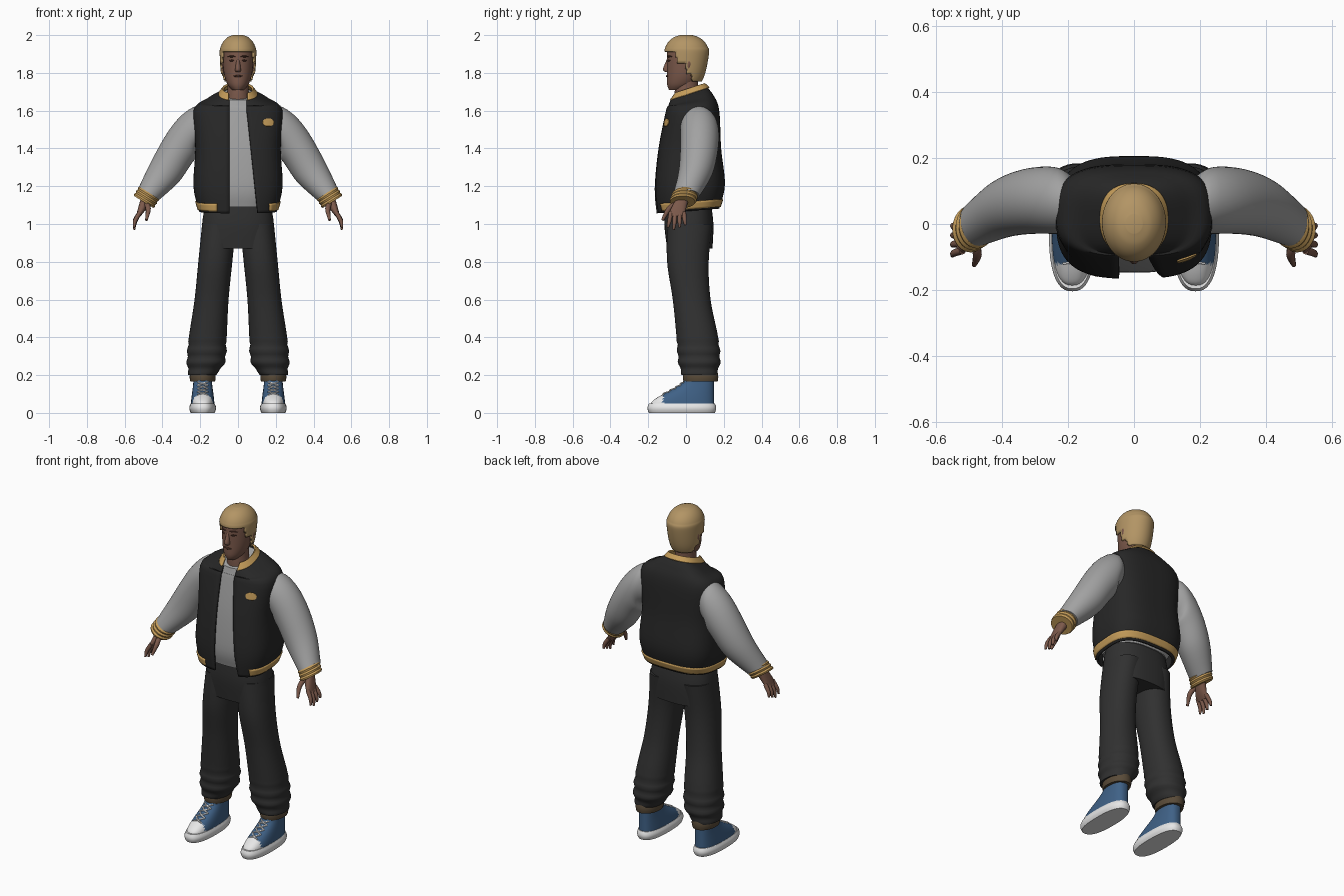
import bpy, bmesh
from math import sin, cos, acos, sqrt, copysign, pi, radians
from mathutils import Vector

cube = bpy.data.objects.get("Cube")
if cube:
    bpy.data.objects.remove(cube)


def material(name, red, green, blue):
    mat = bpy.data.materials.new(name)
    mat.use_nodes = True
    mat.diffuse_color = (red, green, blue, 1)
    shader = mat.node_tree.nodes["Principled BSDF"]
    shader.inputs["Base Color"].default_value = mat.diffuse_color
    return mat


BLACK = material("jacket black", .02, .02, .02)
CHARCOAL = material("trouser charcoal", .03, .03, .03)
GREY = material("cloth grey", .36, .36, .36)
SKIN = material("skin brown", .2, .1, .07)
HAIR = material("hair blond", .45, .3, .13)
GOLD = material("trim gold", .55, .33, .1)
BLUE = material("canvas blue", .05, .12, .24)
WHITE = material("rubber white", .8, .8, .8)
BROWN = material("hem brown", .1, .07, .04)
DARK = material("brow dark", .07, .03, .02)
made = []


def build(name, loops, mats, closed=True, rule=None, thick=0):
    """Skin a list of point loops; rule gives a material index, or -1 to cut the face."""
    bm = bmesh.new()
    rows = [[bm.verts.new(point) for point in loop] for loop in loops]
    count = len(rows[0])
    for low, high in zip(rows, rows[1:]):
        for i in range(count if closed else count - 1):
            j = (i + 1) % count
            bm.faces.new((low[i], low[j], high[j], high[i]))
    if closed:
        bm.faces.new(rows[0])
        bm.faces.new(rows[-1])
    bmesh.ops.recalc_face_normals(bm, faces=bm.faces)
    if rule:
        cut = []
        for face in bm.faces:
            index = rule(face.calc_center_median())
            if index < 0:
                cut.append(face)
            else:
                face.material_index = index
        bmesh.ops.delete(bm, geom=cut, context='FACES')
    mesh = bpy.data.meshes.new(name)
    bm.to_mesh(mesh)
    bm.free()
    for mat in mats:
        mesh.materials.append(mat)
    ob = bpy.data.objects.new(name, mesh)
    bpy.context.collection.objects.link(ob)
    if thick:
        modifier = ob.modifiers.new("thickness", 'SOLIDIFY')
        modifier.thickness = thick
        modifier.offset = 0
    made.append(ob)


def spline(rings, steps):
    """Smooth interpolation of ring tuples, filled up with zeros to seven values."""
    rings = [tuple(ring) + (0,) * (7 - len(ring)) for ring in rings]
    padded = rings[:1] + rings + rings[-1:]
    result = []
    for quad in zip(padded, padded[1:], padded[2:], padded[3:]):
        for k in range(steps):
            t = k / steps
            result.append(tuple(b + t / 2 * (c - a + t * (2 * a - 5 * b + 4 * c - d + t * (3 * (b - c) + d - a)))
                                for a, b, c, d in zip(*quad)))
    return result + rings[-1:]


def loft(name, rings, mats, steps=5, seg=48, power=2, span=None, side=1, **options):
    """Ring: x, y, z, half width, half depth, tilt in the xz plane, pitch along y."""
    loops = []
    for x, y, z, width, depth, tilt, pitch in spline(rings, steps):
        start, end = 0, 2 * pi * (1 - 1 / seg)
        if span:
            start, end = [-acos(copysign(min(abs(edge / width), 1) ** (power / 2), edge)) for edge in span(z)]
            end += 2 * pi if end < start else 0
        loop = []
        for i in range(seg):
            angle = start + (end - start) * i / (seg - 1)
            u = width * copysign(abs(cos(angle)) ** (2 / power), cos(angle))
            v = depth * copysign(abs(sin(angle)) ** (2 / power), sin(angle))
            loop.append((side * (x + u * cos(radians(tilt))), y + v, z + u * sin(radians(tilt)) + v * pitch))
        loops.append(loop)
    build(name, loops, mats, closed=not span, **options)


def level(z, front, back, half, pitch=0, x=0):
    """Upright ring from its front and back edges."""
    return (x, (front + back) / 2, z, half, (back - front) / 2, 0, pitch)


def tube(name, points, mat, side=1, seg=10):
    """Round tube through x, y, z, radius points."""
    path = spline(points, 4)
    loops = []
    for i, point in enumerate(path):
        along = Vector(path[min(i + 1, len(path) - 1)][:3]) - Vector(path[max(i - 1, 0)][:3])
        u = along.cross(Vector((.3, 1, .2))).normalized()
        v = along.cross(u).normalized()
        angles = [2 * pi * k / seg for k in range(seg)]
        ring = [Vector(point[:3]) + point[3] * (u * cos(angle) + v * sin(angle)) for angle in angles]
        loops.append([(side * p.x, p.y, p.z) for p in ring])
    build(name, loops, [mat])


# Jacket body, open at the front
JACKET = [level(1.07, -.15, .17, .2, .08), level(1.2, -.16, .2, .23, .05), level(1.4, -.14, .18, .22),
          level(1.6, -.1, .17, .23), level(1.65, -.09, .14, .16, .25), level(1.685, -.08, .11, .09, .33)]


def opening(z):
    return .045 + max(1.6 - z, 0) * .11, -.045


loft("jacket_body", JACKET, [BLACK], seg=72, power=3, span=opening, thick=.012)


def jacket_band(name, heights, edges, lift, thick):
    """Trim that follows the jacket surface."""
    fine = spline(JACKET, 40)
    rings = []
    for height in heights:
        x, y, z, width, depth, tilt, pitch = min(fine, key=lambda ring: abs(ring[2] - height))
        rings.append((x, y, z, width + lift, depth + lift, tilt, pitch))
    loft(name, rings, [GOLD], steps=1, power=3, span=edges, thick=thick)


def badge_edges(z):
    half = .03 * sqrt(max(1 - ((z - 1.535) / .022) ** 2, .1))
    return .16 - half, .16 + half


jacket_band("hem_band", [1.08 + .01 * i for i in range(5)], lambda z: (.165, -.11), .007, .01)
jacket_band("chest_badge", [1.515 + .005 * i for i in range(9)], badge_edges, .009, .005)

# Collar grown from the neck edge, and the shirt inside the jacket
x, y, z, width, depth, tilt, pitch = JACKET[-1]
collar = [(x, y, z + .015 * k, width * (1.1 - .12 * k), depth * (1.1 - .12 * k), tilt, pitch) for k in range(3)]
loft("collar", collar, [GOLD], power=2.4, span=lambda z: (.05, -.05), thick=.012)
shirt = [(x, y, z, width * .92, depth * .93, tilt, pitch) for x, y, z, width, depth, tilt, pitch in JACKET[1:]]
loft("shirt", [level(1.09, -.13, .14, .17)] + shirt, [GREY], power=2.8)

# Trouser seat
loft("trouser_hips", [level(1.12, -.11, .13, .17), level(1, -.115, .145, .19), level(.87, -.1, .14, .19)],
     [CHARCOAL], power=2.5)

# Trouser leg with gathered folds above the ankle
LEG = [(.1, .02, 1, .09, .12), (.12, .01, .8, .09, .11), (.14, .03, .6, .09, .1), (.16, .06, .4, .1, .11),
       (.17, .07, .27, .1, .11), (.19, .07, .2, .07, .09)]
folded = []
for x, y, z, width, depth, tilt, pitch in spline(LEG, 8):
    fold = .004 * sin(z * 100) if z < .4 else 0
    folded.append((x, y, z, width + fold, depth + fold))

SLEEVE = [(.17, .05, 1.5, .1, .08, 90), (.23, .07, 1.5, .12, .1, 88), (.31, .07, 1.4, .1, .1, 42),
          (.39, .05, 1.27, .09, .09, 32), (.48, 0, 1.15, .06, .07, 32)]
PALM = [(.48, -.01, 1.15, .03, .03, 30), (.51, -.04, 1.08, .02, .04, 30), (.53, -.05, 1.04, .01, .04, 20)]
FOOT = .187


def rise(z):
    """Ease from the shoe's toe to its ankle."""
    t = (z - .04) / .14
    return t * t * (3 - 2 * t)


def instep(z):
    return -.19 + .18 * rise(z)


def face_line(name, inner, outer, z, radius, mat, side=1):
    """Thin tapered line lying on the front of the face."""
    points = []
    for k in range(5):
        x = inner + (outer - inner) * k / 4
        points.append((x, -.1 * sqrt(1 - (x / .08) ** 2), z, radius * (.3 + .7 * sin(pi * k / 4))))
    tube(name, points, mat, side)


for label, side in (("left_", 1), ("right_", -1)):
    # Leg and its rolled hem
    loft(label + "trouser_leg", folded, [CHARCOAL], steps=1, power=2.2, side=side)
    hem = [(FOOT, .077, .215 - .05 * t, .065 + .004 * sin(pi * t), .09 + .004 * sin(pi * t))
           for t in (0, .2, .5, .8, 1)]
    loft(label + "trouser_hem", hem, [BROWN], steps=2, side=side)

    # Arm with ribbed cuff
    loft(label + "sleeve", SLEEVE, [GREY], side=side)
    cuff = []
    for k in range(7):
        rib = .06 + .005 * (k % 2)
        cuff.append((.47 + .005 * k, -.003 * k, 1.165 - .008 * k, rib, rib + .006, 32))
    loft(label + "cuff", cuff, [GOLD], steps=2, side=side)

    # Hand
    loft(label + "palm", PALM, [SKIN], power=2.3, side=side)
    for i, finger in enumerate(("index", "middle", "ring", "little")):
        y = -.08 + .023 * i
        fan = .004 * (i - 2)
        reach = .08 - .012 * abs(i - 1)
        tube(label + finger + "_finger", [(.52, y, 1.06, .012), (.545, y + fan, 1.05 - reach / 2, .011),
                                          (.55, y + 2 * fan, 1.05 - reach, .006)], SKIN, side)
    tube(label + "thumb", [(.49, -.04, 1.12, .014), (.475, -.09, 1.08, .014), (.485, -.125, 1.02, .007)], SKIN, side)

    # Shoe with a white toe cap, sole and crossed laces
    upper = [level(z, instep(z), .148, .062 - .013 * rise(z), x=FOOT) for z in [.04 + .02 * k for k in range(8)]]
    loft(label + "shoe_upper", upper, [BLUE, WHITE], power=2.5, side=side, rule=lambda c: 1 if c.y < -.12 else 0)
    sole = []
    for k in range(5):
        bulge = .008 * sin(pi * k / 4)
        sole.append(level(.0125 * k, -.196 - bulge, .152 + bulge, .063 + bulge, x=FOOT))
    loft(label + "shoe_sole", sole, [WHITE], steps=2, power=2.5, side=side)
    for i in range(4):
        low = .095 + .017 * i
        middle, high = low + .009, low + .017
        for way, reach in (("inward", -.028), ("outward", .028)):
            tube(label + "lace_" + way, [(FOOT - reach, instep(low) + .008, low, .004),
                                         (FOOT, instep(middle) - .003, middle, .005),
                                         (FOOT + reach, instep(high) + .008, high, .004)], WHITE, side, seg=6)

    # Ear, eye and brow
    tube(label + "ear", [(.08, .01, 1.8, .006), (.083, .015, 1.85, .014), (.082, .015, 1.875, .005)], SKIN, side)
    face_line(label + "eye", .02, .046, 1.865, .005, DARK, side)
    face_line(label + "brow", .012, .055, 1.887, .005, DARK, side)

# Neck, head and face
loft("neck", [level(1.62, -.06, .075, .07), level(1.7, -.06, .065, .057), level(1.78, -.05, .065, .055)], [SKIN])
jaw = [level(1.71, -.09, 0, .03), level(1.74, -.1, .05, .056), level(1.8, -.1, .085, .075)]
dome = [level(1.9 + .085 * sin(a), -.1 * cos(a), .107 * cos(a), .082 * cos(a))
        for a in [radians(20 * k) for k in range(5)]]
HEAD = jaw + dome
loft("head", HEAD, [SKIN])
loft("nose", [level(1.875, -.1, -.08, .008), level(1.82, -.122, -.08, .015), level(1.805, -.11, -.08, .013)], [SKIN])
face_line("mouth", -.024, .024, 1.783, .006, DARK)


# Hair shell over the head, with the face and sideburns cut out
def hair_cut(c):
    limit = 1.91 if c.y < -.05 else 1.845 if c.y < 0 else 1.8 if c.y < .03 else 1.76
    return 0 if c.z > limit else -1


hair = [(x, y, z + .1 * (z - 1.86), width + .01, depth + .01) for x, y, z, width, depth, tilt, pitch in HEAD]
loft("hair", hair, [HAIR], steps=8, seg=72, rule=hair_cut, thick=.01)

# Smooth shading with sharp edges kept
bpy.ops.object.select_all(action='DESELECT')
for ob in made:
    ob.select_set(True)
bpy.context.view_layer.objects.active = made[0]
bpy.ops.object.shade_smooth_by_angle(angle=radians(40))
